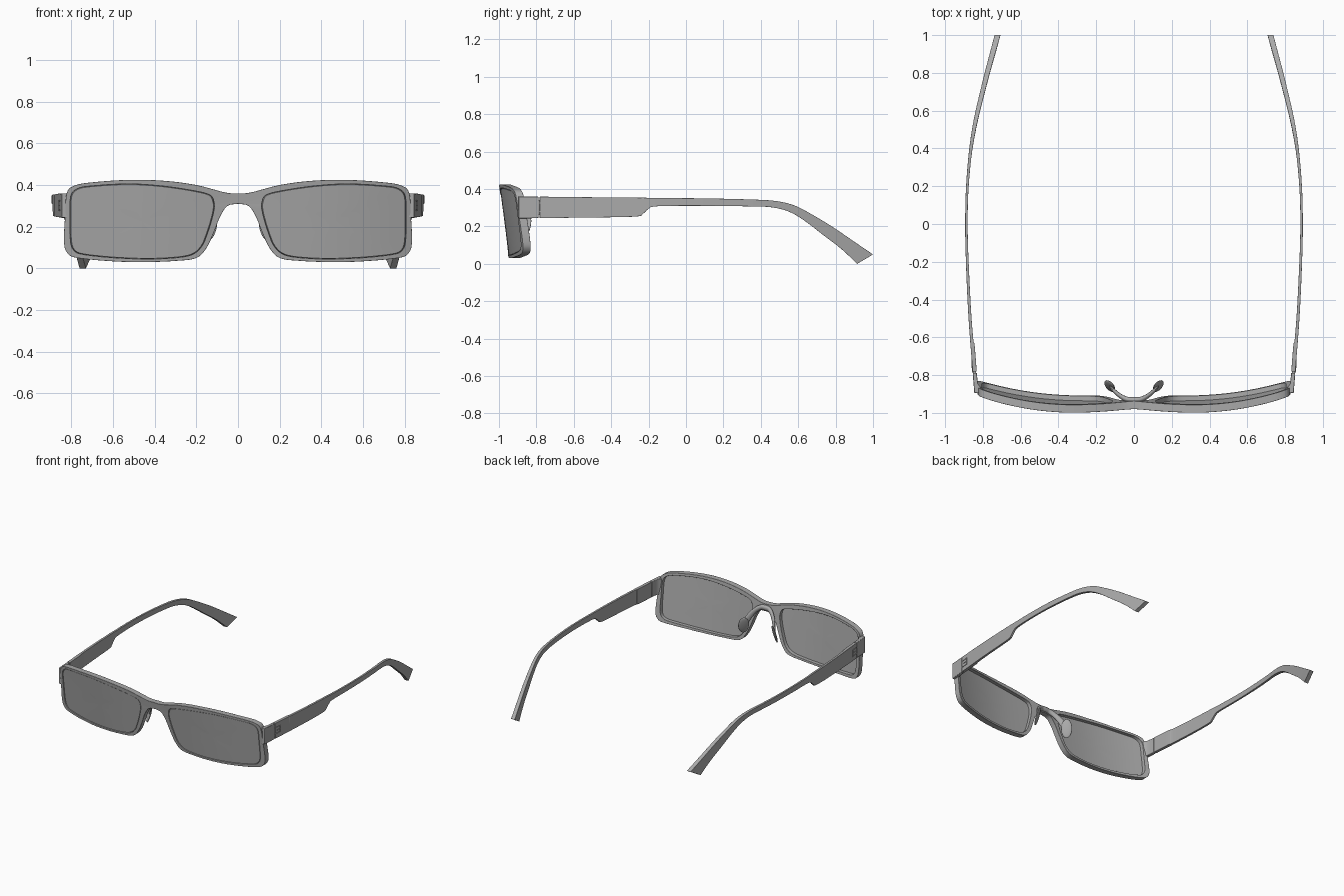
import bpy, bmesh, math
from mathutils import Vector, Matrix

if "Cube" in bpy.data.objects:
    bpy.data.objects.remove(bpy.data.objects["Cube"])

grey = bpy.data.materials.new("neutral grey")
grey.use_nodes = True
grey.diffuse_color = (0.4, 0.4, 0.4, 1)
grey.node_tree.nodes["Principled BSDF"].inputs["Base Color"].default_value = (0.4, 0.4, 0.4, 1)


def finish(name, bm, bevel=0.0, mirror=True, angle=35):
    """Turn a bmesh into a mirrored, bevelled, smooth-shaded object."""
    bmesh.ops.recalc_face_normals(bm, faces=bm.faces[:])
    me = bpy.data.meshes.new(name)
    bm.to_mesh(me)
    bm.free()
    me.materials.append(grey)
    ob = bpy.data.objects.new(name, me)
    bpy.context.collection.objects.link(ob)
    bpy.ops.object.select_all(action='DESELECT')
    ob.select_set(True)
    bpy.context.view_layer.objects.active = ob
    bpy.ops.object.shade_smooth_by_angle(angle=math.radians(angle))
    if mirror:
        m = ob.modifiers.new("Mirror", 'MIRROR')
        m.merge_threshold = 0.0005
    if bevel:
        b = ob.modifiers.new("Bevel", 'BEVEL')
        b.width, b.segments = bevel, 2
        b.limit_method = 'ANGLE'
        b.angle_limit = math.radians(50)
    return ob


def spline(points, steps):
    """Catmull-Rom curve through points of any dimension."""
    p = [Vector(q) for q in points]
    p = [2 * p[0] - p[1]] + p + [2 * p[-1] - p[-2]]
    out = []
    for i in range(1, len(p) - 2):
        a, b, c, d = p[i - 1:i + 3]
        for k in range(steps):
            t = k / steps
            out.append(0.5 * (2 * b + (c - a) * t + (2 * a - 5 * b + 4 * c - d) * t * t
                              + (3 * b - a - 3 * c + d) * t ** 3))
    return out + [p[-2]]


def front_y(x, z):
    """Wrapped and tilted front surface."""
    bend = 0.012 * ((0.3 - x) / 0.3) ** 2 if x < 0.3 else 0.085 * ((x - 0.3) / 0.53) ** 2
    return -1 + bend + 0.13 * (0.425 - z)


def on_front(p, depth):
    return (p[0], front_y(p[0], p[1]) + depth, p[1])


def loft(bm, rings):
    """Bridge a list of closed vertex rings and cap both ends."""
    for a, b in zip(rings, rings[1:]):
        for j in range(len(a)):
            k = (j + 1) % len(a)
            bm.faces.new((a[j], a[k], b[k], b[j]))
    bm.faces.new(rings[0])
    bm.faces.new(rings[-1])


# Outline of half the frame and of its lens opening, from the bridge top outward
OUTER = [(0, .36), (.06, .364), (.2, .4), (.35, .42), (.52, .425), (.7, .413), (.785, .397),
         (.822, .36), (.83, .25), (.835, .13), (.82, .075), (.77, .05), (.6, .034), (.45, .03),
         (.3, .036), (.2, .05), (.15, .1), (.115, .175), (.085, .25), (.05, .3), (0, .31)]
INNER = [(.12, .335), (.137, .353), (.2, .37), (.35, .393), (.52, .405), (.7, .395), (.77, .382),
         (.802, .345), (.805, .25), (.803, .13), (.785, .085), (.74, .067), (.6, .052), (.45, .046),
         (.32, .05), (.225, .065), (.175, .105), (.145, .175), (.125, .24), (.115, .285), (.114, .31)]
outer, inner = spline(OUTER, 5), spline(INNER, 5)
n = len(outer)

# Frame: two rims joined by the bridge
bm = bmesh.new()
DEPTH = 0.042
of, ob_, nf, nb = [[bm.verts.new(on_front(p, d)) for p in loop] for loop, d in
                   ((outer, 0), (outer, DEPTH), (inner, 0), (inner, DEPTH))]
for i in range(n):
    j = (i + 1) % n
    bm.faces.new((of[i], of[j], nf[j], nf[i]))
    bm.faces.new((ob_[i], nb[i], nb[j], ob_[j]))
    bm.faces.new((nf[i], nf[j], nb[j], nb[i]))
    if j:
        bm.faces.new((of[i], ob_[i], ob_[j], of[j]))
finish("frame", bm, 0.006)

# Lenses: thin curved panes, chamfered so a fine seam shows against the rim
bm = bmesh.new()
mid = Vector((0.46, 0.225))
sides = []
for depth, edge in ((0.003, 0.988), (0.016, 1.004)):
    rings = [[bm.verts.new(on_front(mid + (p - mid) * edge * s, depth)) for p in inner]
             for s in (1, 0.8, 0.6, 0.4, 0.2)]
    centre = bm.verts.new(on_front(mid, depth))
    for i in range(n):
        j = (i + 1) % n
        for a, b in zip(rings, rings[1:]):
            bm.faces.new((a[i], a[j], b[j], b[i]))
        bm.faces.new((rings[-1][i], rings[-1][j], centre))
    sides.append(rings[0])
for i in range(n):
    j = (i + 1) % n
    bm.faces.new((sides[0][i], sides[0][j], sides[1][j], sides[1][i]))
finish("lenses", bm)

# Bow of the temples seen from above: outer x sampled along y from -1 to 1
BOW = spline([(y / 4 - 1, x) for y, x in enumerate(
    (.837, .857, .876, .888, .894, .886, .858, .803, .738))], 8)


def bow_x(y):
    for a, b in zip(BOW, BOW[1:]):
        if y <= b[0] + 1e-6:
            return a[1] + (b[1] - a[1]) * (y - a[0]) / (b[0] - a[0])
    return BOW[-1][1]


def arm(name, stations, steps, bevel):
    """Loft a bar along the bow: top y, top z, bottom y, bottom z, thickness."""
    bm = bmesh.new()
    rings = []
    for yt, zt, yb, zb, w in spline(stations, steps):
        yt, yb = min(yt, 1), min(yb, 1)
        xt, xb = bow_x(yt), bow_x(yb)
        rings.append([bm.verts.new(v) for v in
                      ((xt, yt, zt), (xt - w, yt, zt), (xb - w, yb, zb), (xb, yb, zb))])
    loft(bm, rings)
    return finish(name, bm, bevel)


# Temples: broad front, narrow middle, drooping flared tip
arm("temples", [(-.782, .359, -.782, .245, .022), (-.64, .358, -.64, .246, .022),
                (-.6, .357, -.6, .247, .017), (-.28, .354, -.28, .252, .015),
                (-.23, .354, -.23, .268, .015), (-.2, .353, -.2, .294, .014),
                (-.15, .352, -.15, .308, .014), (.1, .35, .1, .31, .013),
                (.35, .344, .35, .307, .016), (.48, .336, .46, .302, .02),
                (.58, .312, .55, .279, .023), (.67, .266, .63, .233, .025),
                (.78, .2, .73, .157, .027), (.89, .125, .83, .08, .029),
                (1.0, .05, .915, .0, .031)], 4, 0.004)

# End pieces: corner blocks between the frame and the temples
arm("end_pieces", [(-.895, .36, -.895, .243, .04), (-.865, .36, -.865, .243, .038),
                   (-.845, .36, -.845, .243, .024), (-.788, .359, -.788, .245, .022)], 2, 0.003)


def block(bm, y0, y1, z0, z1, x_in, x_out):
    """Small box following the bow, with offsets from the outer surface."""
    loft(bm, [[bm.verts.new((bow_x(y) + dx, y, z)) for dx, z in
               ((x_in, z0), (x_out, z0), (x_out, z1), (x_in, z1))] for y in (y0, y1)])


# Hinges: core joining both bars, with a slim bracket on the outside
bm = bmesh.new()
block(bm, -.80, -.77, .262, .342, -.018, -.004)
for y0, y1, z0, z1 in ((-.785, -.73, .322, .328), (-.785, -.73, .276, .282),
                       (-.733, -.727, .276, .328), (-.765, -.733, .299, .305)):
    block(bm, y0, y1, z0, z1, -.006, .003)
finish("hinges", bm)

# Nose pads: flattened leaves angled to the nose
bm = bmesh.new()
across = Vector((0.70, 0.71, -0.05)).normalized()
up = Vector((-0.30, 0.08, 0.95))
up = (up - across * up.dot(across)).normalized()
axes = Matrix((across, up, across.cross(up))).transposed().to_4x4()
bmesh.ops.create_uvsphere(bm, u_segments=24, v_segments=14, radius=1,
                          matrix=Matrix.Translation((0.128, -0.858, 0.2)) @ axes
                          @ Matrix.Diagonal((0.037, 0.066, 0.010, 1)))
finish("nose_pads", bm, angle=60)

# Pad arms: a tapered band sweeping from the back of the bridge to the pads
bm = bmesh.new()
rings = []
for x, y, z, w, h in spline([(0, -.932, .335, .016, .019), (.035, -.93, .33, .015, .02),
                             (.07, -.912, .305, .012, .022), (.1, -.888, .262, .010, .026),
                             (.122, -.866, .215, .007, .028)], 5):
    lean = min(x / 0.1, 1) * 0.8
    rings.append([bm.verts.new((x + w * math.cos(a) * math.sin(lean) * -1 + h * math.sin(a) * lean * 0.4,
                                y + w * math.cos(a) * math.cos(lean) + h * math.sin(a) * lean * 0.4,
                                z + h * math.sin(a) * (1 - 0.3 * lean)))
                  for a in [2 * math.pi * k / 12 for k in range(12)]])
loft(bm, rings)
bm.faces.ensure_lookup_table()
bm.faces.remove(bm.faces[-2])
finish("pad_arms", bm, angle=60)
